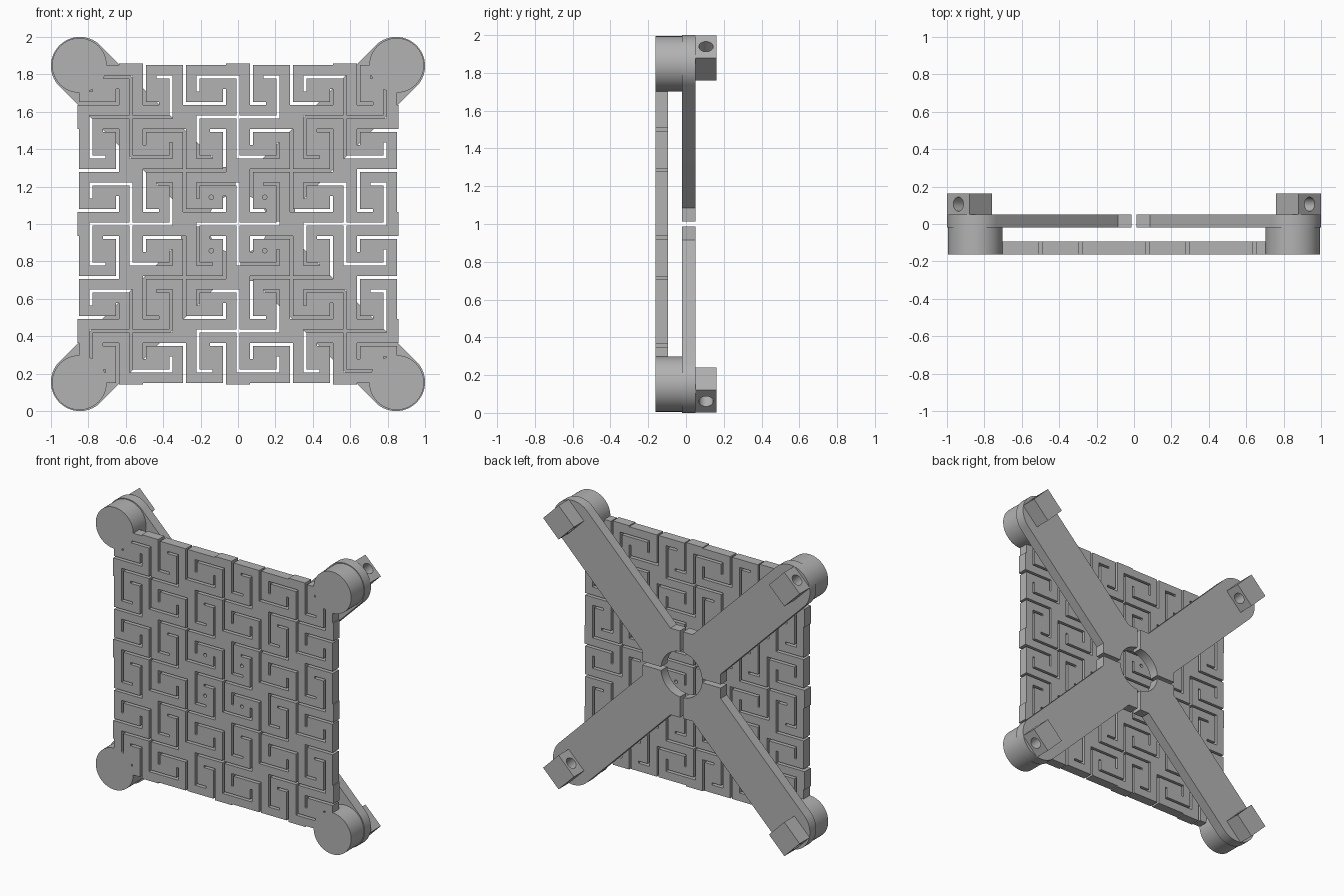
import bpy, bmesh, math
from mathutils import Vector, Matrix

if "Cube" in bpy.data.objects:
    bpy.data.objects.remove(bpy.data.objects["Cube"])

grey = bpy.data.materials.new("plain_grey")
grey.diffuse_color = (0.45, 0.45, 0.45, 1)
grey.use_nodes = True
grey.node_tree.nodes["Principled BSDF"].inputs["Base Color"].default_value = grey.diffuse_color


def finish(name, bm, smooth=True):
    bmesh.ops.recalc_face_normals(bm, faces=bm.faces)
    me = bpy.data.meshes.new(name)
    bm.to_mesh(me)
    bm.free()
    me.materials.append(grey)
    ob = bpy.data.objects.new(name, me)
    bpy.context.collection.objects.link(ob)
    if smooth:
        bpy.ops.object.select_all(action='DESELECT')
        ob.select_set(True)
        bpy.context.view_layer.objects.active = ob
        bpy.ops.object.shade_smooth_by_angle(angle=math.radians(30))
    return ob


def extrude(bm, faces, depth):
    geo = bmesh.ops.extrude_face_region(bm, geom=faces, use_keep_orig=True)
    verts = [v for v in geo["geom"] if isinstance(v, bmesh.types.BMVert)]
    bmesh.ops.translate(bm, verts=verts, vec=(0, depth, 0))


def prism(name, pts, y0, y1, smooth=True):
    """Outline in (x, z) about the centre, extruded from y0 to y1."""
    bm = bmesh.new()
    face = bm.faces.new([bm.verts.new((x, y0, 1 + z)) for x, z in pts])
    extrude(bm, [face], y1 - y0)
    return finish(name, bm, smooth)


def arc(cx, cz, r, a0, a1, n):
    return [(cx + r * math.cos(a0 + (a1 - a0) * i / n),
             cz + r * math.sin(a0 + (a1 - a0) * i / n)) for i in range(n + 1)]


def drill(ob, centre, direction, r, length):
    bm = bmesh.new()
    rot = Vector(direction).to_track_quat('Z', 'Y').to_matrix().to_4x4()
    bmesh.ops.create_cone(bm, cap_ends=True, segments=24, radius1=r, radius2=r,
                          depth=length, matrix=Matrix.Translation(centre) @ rot)
    cutter = finish("drill_cutter", bm)
    cutter.hide_render = True
    mod = ob.modifiers.new("hole", 'BOOLEAN')
    mod.operation, mod.solver, mod.object = 'DIFFERENCE', 'EXACT', cutter
    bpy.context.view_layer.objects.active = ob
    bpy.ops.object.modifier_apply(modifier=mod.name)
    bpy.data.objects.remove(cutter)


# --- slotted panel: spiral slots turn out of every second lattice node ---
U = 0.0715           # slot lattice step, four per tile
HW = 0.0075          # half slot width
Y0, Y1 = -0.162, -0.094
slots = set()
for i in range(-3, 4):
    for j in range(-3, 4):
        if (i + j) % 2:
            continue
        for dx, dz in ((1, 0), (0, 1), (-1, 0), (0, -1)):
            m, n = 8 * i, 8 * j
            slots.add((m, n))
            for steps in (6, 6, 2):
                for _ in range(steps):
                    m, n = m + dx, n + dz
                    slots.add((m, n))
                dx, dz = -dz, dx


def band(m):
    """Limits of a grid band: even bands are slot lines, odd ones the ribs."""
    if m % 2 == 0:
        lo, hi = m / 2 * U - HW, m / 2 * U + HW
    else:
        lo, hi = (m - 1) / 2 * U + HW, (m + 1) / 2 * U - HW
    return max(lo, -12 * U), min(hi, 12 * U)


bm = bmesh.new()
for m in range(-24, 25):
    for n in range(-24, 25):
        if (m, n) not in slots:
            (a, b), (c, d) = band(m), band(n)
            bm.faces.new([bm.verts.new((x, Y0, 1 + z))
                          for x, z in ((a, c), (b, c), (b, d), (a, d))])
bmesh.ops.remove_doubles(bm, verts=bm.verts, dist=1e-5)
extrude(bm, bm.faces[:], Y1 - Y0)
bmesh.ops.recalc_face_normals(bm, faces=bm.faces)
panel = finish("slotted_panel", bm, False)
for sx in (-1, 1):
    for sz in (-1, 1):
        drill(panel, (sx * 2 * U, -0.128, 1 + sz * 2 * U), (0, 1, 0), 0.012, 0.2)
bm = bmesh.new()
bm.from_mesh(panel.data)
bmesh.ops.dissolve_limit(bm, angle_limit=0.01, verts=bm.verts, edges=bm.edges)
bm.to_mesh(panel.data)
bm.free()

# --- four arms with round posts and drilled lugs ---
C, R = 0.845, 0.155       # arm end centre and half width
GAP, HUB, HOLE = 0.0125, 0.305, 0.16
q = math.asin(GAP / HOLE)
notch = HUB - R * math.sqrt(2)
arm = ([(HUB, GAP), (HUB, notch)]
       + arc(C, C, R, -math.pi / 4, 3 * math.pi / 4, 32)
       + [(notch, HUB), (GAP, HUB)]
       + arc(0, 0, HOLE, math.pi / 2 - q, q, 14))
post = arc(0.848, 0.848, 0.146, 0, 2 * math.pi, 64)[:-1]
lug = arc(0.879, 0.879, 0.12, 0, 2 * math.pi, 4)[:-1]

for sx, side in ((-1, "left"), (1, "right")):
    for sz, level in ((-1, "lower"), (1, "upper")):
        tag = f"{level}_{side}"
        flip = lambda pts: [(sx * x, sz * z) for x, z in pts]
        prism("arm_" + tag, flip(arm), -0.02, 0.05)
        prism("post_" + tag, flip(post), -0.162, -0.02)
        block = prism("lug_" + tag, flip(lug), 0.05, 0.162, False)
        drill(block, (sx * 0.88, 0.106, 1 + sz * 0.88), (sx, 0, sz), 0.038, 0.4)
        bpy.ops.object.select_all(action='DESELECT')
        block.select_set(True)
        bpy.context.view_layer.objects.active = block
        bpy.ops.object.shade_smooth_by_angle(angle=math.radians(30))
